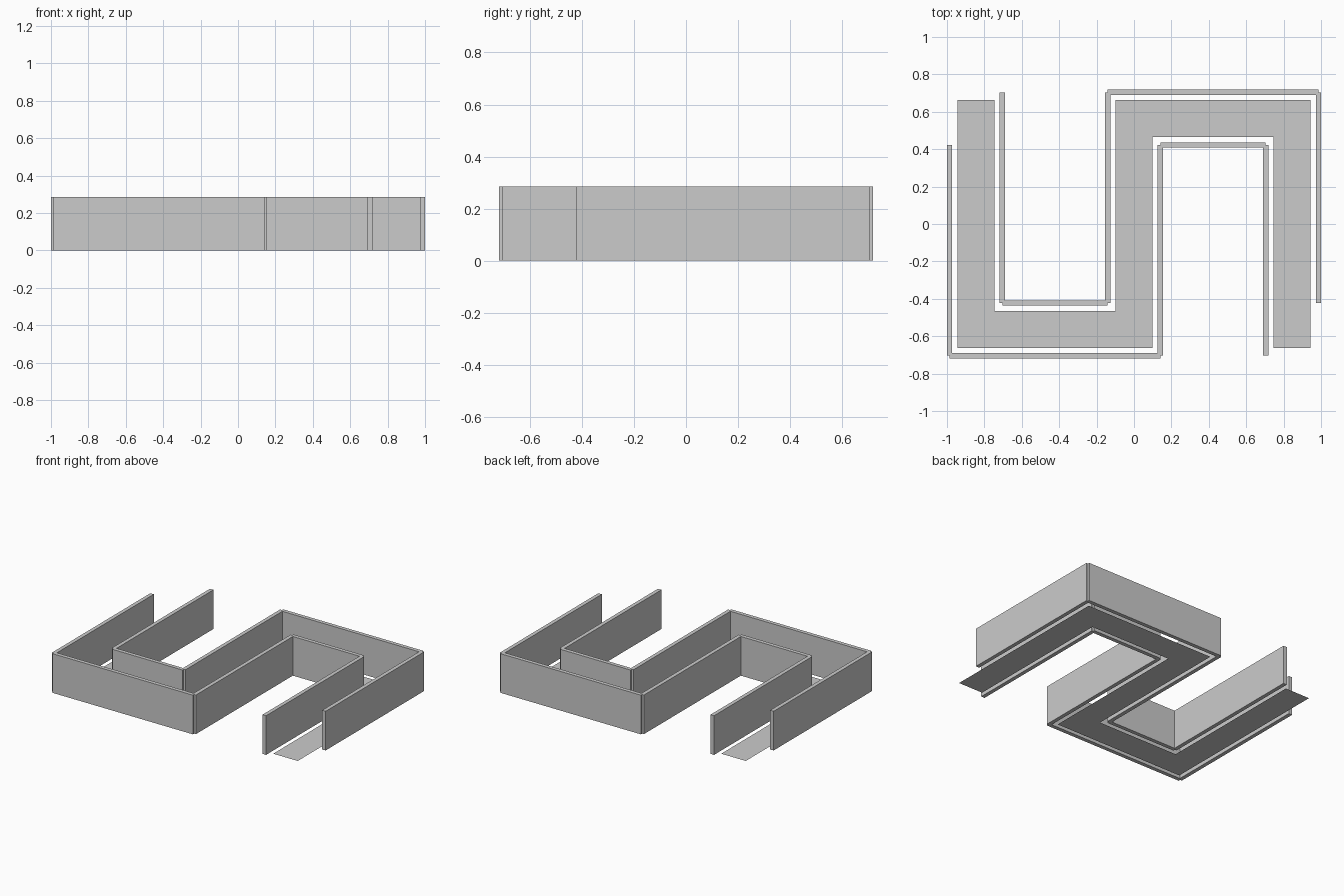
import bpy, bmesh

if "Cube" in bpy.data.objects:
    bpy.data.objects.remove(bpy.data.objects["Cube"])

U = 2 / 7.1          # grid unit: 7 cells plus one wall thickness spans 2 units
T = 0.1 * U          # wall thickness
H = 1.01 * U         # wall height
F = 0.35             # half floor width in grid units


def wall(name, a, b):
    """Upright box whose ends lie exactly on the grid points a and b."""
    along_x = a[1] == b[1]
    length = (abs(a[0] - b[0]) + abs(a[1] - b[1])) * U
    bpy.ops.mesh.primitive_cube_add(
        size=1, location=((a[0] + b[0]) / 2 * U, (a[1] + b[1]) / 2 * U, H / 2))
    ob = bpy.context.object
    ob.name = name
    ob.scale = (length, T, H) if along_x else (T, length, H)
    bpy.ops.object.transform_apply(location=False, rotation=False, scale=True)


# Winding walls: one path, and the same path turned half a circle
path = [(-3.5, 1.5), (-3.5, -2.5), (0.5, -2.5), (0.5, 1.5), (2.5, 1.5), (2.5, -2.5)]
for side, s in (("front", 1), ("back", -1)):
    pts = [(s * x, s * y) for x, y in path]
    for i, (a, b) in enumerate(zip(pts, pts[1:])):
        wall(f"{side}_wall_{i + 1}", a, b)

# Flat S-shaped floor strip between the walls
half = [(-3 - F, 2 + F), (-3 - F, -2 - F), (F, -2 - F),
        (F, 2 - F), (3 - F, 2 - F), (3 - F, -2 - F)]
outline = half + [(-x, -y) for x, y in half]
bm = bmesh.new()
bm.faces.new([bm.verts.new((x * U, y * U, 0)) for x, y in outline])
mesh = bpy.data.meshes.new("floor_strip")
bm.to_mesh(mesh)
bm.free()
bpy.context.collection.objects.link(bpy.data.objects.new("floor_strip", mesh))
